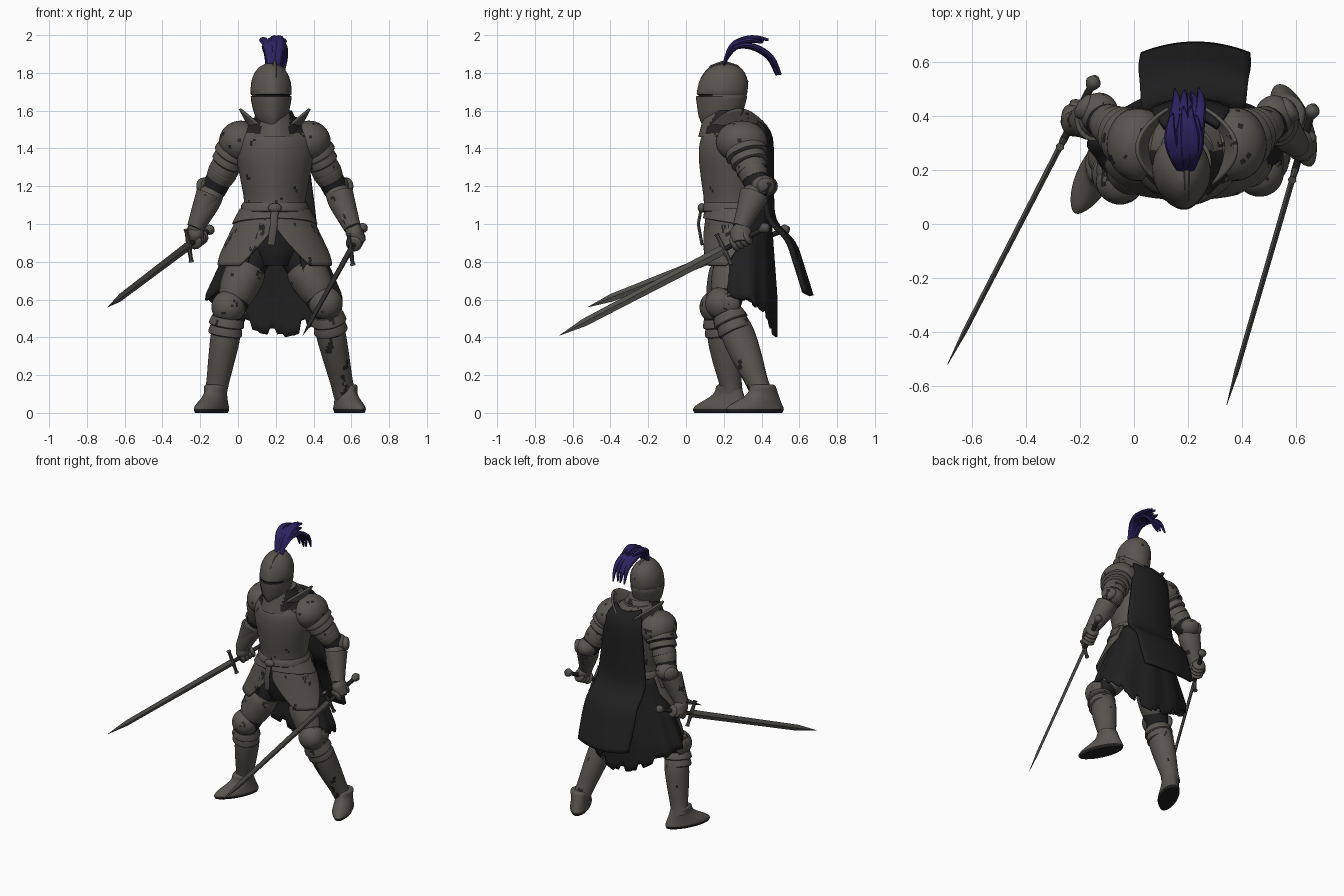
import bpy, bmesh, random
from math import sin, cos, pi, radians, degrees
from mathutils import Vector, noise

random.seed(4)
if "Cube" in bpy.data.objects:
    bpy.data.objects.remove(bpy.data.objects["Cube"])


def material(name, rgb):
    m = bpy.data.materials.new(name)
    m.use_nodes = True
    m.diffuse_color = (*rgb, 1)
    bsdf = m.node_tree.nodes["Principled BSDF"]
    bsdf.inputs["Base Color"].default_value = (*rgb, 1)
    bsdf.inputs["Roughness"].default_value = .8
    return m


STEEL = material("worn steel", (.101, .091, .079))
CLOTH = material("black cloth", (.014, .014, .015))
SOOT = material("soot", (.018, .017, .016))
BLADE = material("blade grey", (.09, .086, .078))
PURPLE = material("purple plume", (.025, .016, .115))
ARMOUR = (STEEL, SOOT)
CX = .195


def worn(c):
    return int(noise.noise(c * 15) + .6 * noise.noise(c * 48) > .62)


def surface(name, rows, mats, closed=True, thick=0, rule=None):
    """Skin a grid of points; closed grids become capped tubes."""
    bm = bmesh.new()
    grid = [[bm.verts.new(p) for p in row] for row in rows]
    n = len(rows[0])
    for a, b in zip(grid, grid[1:]):
        for j in range(n if closed else n - 1):
            k = (j + 1) % n
            bm.faces.new((a[j], a[k], b[k], b[j]))
    if closed:
        bm.faces.new(grid[0])
        bm.faces.new(grid[-1])
    bmesh.ops.recalc_face_normals(bm, faces=bm.faces)
    for f in bm.faces:
        f.material_index = rule(f.calc_center_median()) if rule else 0
    me = bpy.data.meshes.new(name)
    bm.to_mesh(me)
    bm.free()
    ob = bpy.data.objects.new(name, me)
    bpy.context.collection.objects.link(ob)
    for m in mats:
        me.materials.append(m)
    bpy.ops.object.select_all(action="DESELECT")
    ob.select_set(True)
    bpy.context.view_layer.objects.active = ob
    bpy.ops.object.shade_smooth_by_angle(angle=radians(40))
    if thick:
        mod = ob.modifiers.new("thickness", "SOLIDIFY")
        mod.thickness, mod.offset = thick, 0
    return ob


def refine(rows, n):
    """Catmull-Rom interpolation of number tuples."""
    out = []
    for i in range(len(rows) - 1):
        p = [rows[max(0, min(len(rows) - 1, i + k))] for k in (-1, 0, 1, 2)]
        for s in range(n):
            t = s / n
            out.append(tuple(b + t / 2 * (c - a + t * (2*a - 5*b + 4*c - d + t * (3*(b - c) + d - a)))
                             for a, b, c, d in zip(*p)))
    return out + [tuple(rows[-1])]


def loft(name, origin, rings, mats, yaw=0, keel=0, n=36, fine=3, rule=None):
    """Stacked horizontal ellipses (z, y offset, x radius, y radius)."""
    o, rows = Vector(origin), []
    for z, oy, rx, ry in refine(rings, fine):
        row = []
        for j in range(n):
            a = 2 * pi * j / n
            x, y = rx * sin(a), oy - ry * cos(a) - keel * max(0, cos(a)) ** 8
            row.append(o + Vector((x*cos(yaw) - y*sin(yaw), x*sin(yaw) + y*cos(yaw), z)))
        rows.append(row)
    return surface(name, rows, mats, rule=rule)


def sweep(name, path, radii, mats, hint=(0, -1, 0), n=16, rule=None):
    """Tube along a path with two radii per point; the first lies along the hint."""
    pts = [Vector(p) for p in path]
    rows = []
    for i, p in enumerate(pts):
        d = (pts[min(i + 1, len(pts) - 1)] - pts[max(i - 1, 0)]).normalized()
        h = Vector(hint)
        u = (h - d * h.dot(d)).normalized()
        v = d.cross(u)
        ru, rv = radii[i]
        rows.append([p + u*ru*cos(2*pi*j/n) + v*rv*sin(2*pi*j/n) for j in range(n)])
    return surface(name, rows, mats, rule=rule)


def limb(name, a, b, prof, mats=ARMOUR, hint=(0, -1, 0), n=36, fine=6):
    """Straight tapered part between two points; profile is (t, radius, radius)."""
    a, b = Vector(a), Vector(b)
    prof = refine([(q[0], q[1], q[-1]) for q in prof], fine)
    return sweep(name, [a.lerp(b, q[0]) for q in prof], [q[1:] for q in prof], mats,
                 hint, n, worn if len(mats) > 1 else None)


def ball(name, c, rx, ry, rz, mats=ARMOUR):
    rings = [(-rz*cos(pi*i/20), 0, rx*sin(pi*i/20) + .001, ry*sin(pi*i/20) + .001) for i in range(21)]
    return loft(name, c, rings, mats, n=40, fine=1, rule=worn if len(mats) > 1 else None)


def panel(name, cy, arc, top, low, radii, mats, reach, folds=0, n=60):
    """Open sheet round the body, angle 0 at the front; radii (x0, y0, x1, y1) blend over the reach."""
    rows = []
    angs = [radians(arc[0] + (arc[1] - arc[0]) * j / n) for j in range(n + 1)]
    hems = [low(a) for a in angs]
    for i in range(15):
        row = []
        for a, h in zip(angs, hems):
            z = top + (h - top) * i / 14
            f = min(1, abs(top - z) / reach)
            k = 1 + folds * f * sin(11 * a)
            rx, ry = radii[0] + (radii[2] - radii[0]) * f, radii[1] + (radii[3] - radii[1]) * f
            row.append((CX + k*rx*sin(a), cy - k*ry*cos(a), z))
        rows.append(row)
    return surface(name, rows, mats, False, .012, worn if len(mats) > 1 else None)


def collar_gap(c):
    """Dark mail between neck and shoulder, otherwise worn plate."""
    return int(c.z > 1.48 and .075 < abs(c.x - CX) < .15 and c.y < .27) or worn(c)


# Torso, pelvis and waist
loft("breastplate", (CX, 0, 0), [(1.08, .255, .165, .15), (1.14, .255, .165, .15), (1.25, .255, .185, .165),
     (1.36, .255, .205, .175), (1.45, .26, .2, .17), (1.52, .265, .15, .135), (1.57, .26, .1, .11)],
     ARMOUR, keel=.012, n=72, fine=7, rule=collar_gap)
loft("pelvis", (CX, .27, 0), [(.78, 0, .1, .1), (.88, 0, .16, .13), (1.1, 0, .155, .14)], [CLOTH])
loft("belt", (CX, .255, 0), [(1.06, 0, .17, .155), (1.07, 0, .18, .166), (1.1, 0, .178, .165), (1.115, 0, .166, .153)],
     [STEEL], fine=1)
ball("belt_knot", (CX, .085, 1.085), .035, .022, .025, [STEEL])
sweep("belt_tail", [(CX, .08, 1.08), (CX - .005, .065, 1), (CX - .02, .085, .89)], [(.008, .02)] * 3, [STEEL])
loft("gorget", (CX, .24, 0), [(1.46, 0, .16, .155), (1.52, 0, .135, .14), (1.58, -.01, .1, .115), (1.6, -.01, .09, .1)],
     ARMOUR, keel=.02, n=60, rule=collar_gap)

# Helmet with eye slit, comb and plume
helm = [(1.53, .18, .06, .085), (1.57, .187, .085, .108), (1.63, .192, .102, .122), (1.675, .195, .108, .13),
        (1.678, .2, .102, .122), (1.686, .2, .102, .122), (1.689, .197, .108, .128), (1.75, .205, .105, .124),
        (1.8, .21, .086, .103), (1.835, .212, .056, .07), (1.85, .21, .02, .03)]
loft("helmet", (CX, 0, 0), helm, [STEEL, SOOT], yaw=.1, keel=.012, n=60, fine=2,
     rule=lambda c: int(1.676 < c.z < 1.688 and c.y < .14))
sweep("helmet_comb", [(CX, .075, 1.7), (CX, .09, 1.78), (CX, .135, 1.835), (CX, .2, 1.858), (CX, .27, 1.835), (CX, .325, 1.75)],
      [(.01, .008)] * 6, [STEEL], hint=(1, 0, 0), n=8)
arcs = ([(.2, 1.85), (.24, 1.945), (.31, 1.98), (.37, 1.985), (.425, 1.975)],
        [(.2, 1.85), (.26, 1.935), (.35, 1.94), (.44, 1.885), (.485, 1.79)])
for i in range(10):
    off, jit = (i - 4.5) * .011, random.uniform(-.03, .02)
    path = refine([(CX + off * min(1, .3 + k * .4) + random.uniform(-.012, .012), y + jit * k * .2, z + min(0, jit) * .5)
                   for k, (y, z) in enumerate(arcs[i % 2])], 4)
    last = len(path) - 1
    sweep("plume_feather", path, [(.004 + .021 * sin(pi * (.15 + .85 * k / last)), .006 + .009 * sin(pi * k / last))
          for k in range(last + 1)], [PURPLE], hint=(1, 0, 0), n=8)

# Raised neck guards on both shoulders
for s, side in ((-1, "right"), (1, "left")):
    panel(side + "_neck_guard", .28, (s * 22, s * 150), 1.45, lambda a: 1.49 + .12 * sin(a) ** 2,
          (.1, .165, .185, .175), ARMOUR, .16)


# Ragged skirt, hip plates and cape
def skirt_hem(a):
    strip = random.Random(int(a * 8)).uniform(0, 1)
    front = max(0, cos(a)) ** 2
    back = max(0, -cos(a)) ** 2
    return .61 + .17 * front - .13 * back - strip * (.02 + .07 * back)


def plate_hem(a):
    d = abs(degrees(a))
    return .78 + .21 * max(0, 1 - d / 36) + .2 * max(0, (d - 72) / 38)


panel("cloth_skirt", .295, (30, 330), 1.07, skirt_hem, (.16, .15, .355, .18), [CLOTH], .45, folds=.025, n=140)
for s, side in ((-1, "right"), (1, "left")):
    panel(side + "_hip_plate", .275, (s * 3, s * 108), 1.08, plate_hem, (.172, .16, .315, .2), ARMOUR, .3)
    panel(side + "_waist_lame", .275, (s * 3, s * 100), 1.08, lambda a: 1 + .03 * abs(cos(a)),
          (.18, .168, .222, .188), [STEEL], .08)

drape = refine([(.395, 1.54, .1), (.45, 1.45, .14), (.455, 1.2, .17), (.47, 1.02, .19),
                (.57, .9, .2), (.615, .78, .205), (.665, .62, .2)], 4)
surface("cape", [[(.22 - .02 * (z - 1) + w * u / 8, y - .04 * (u / 8) ** 2, z + .02 * (u / 8) ** 2)
                  for u in range(-8, 9)] for y, z, w in drape], [CLOTH], False, .022)

# Arms, legs and swords, given by their joints
SIDES = {
    "right": dict(s=-1, shoulder=(0, .3, 1.43), elbow=(-.12, .39, 1.2), wrist=(-.225, .37, .98),
                  pommel=(-.15, .525, .97), tip=(-.69, -.52, .56),
                  hip=(.1, .27, .88), knee=(-.04, .18, .56), ankle=(-.12, .245, .09), foot=(-.14, .19, 0), yaw=-.48),
    "left": dict(s=1, shoulder=(.39, .3, 1.43), elbow=(.51, .38, 1.2), wrist=(.605, .29, .98),
                 pommel=(.66, .42, .98), tip=(.343, -.67, .41),
                 hip=(.29, .28, .88), knee=(.455, .21, .58), ankle=(.565, .405, .09), foot=(.59, .37, 0), yaw=.4),
}
for side, j in SIDES.items():
    P = {k: Vector(v) for k, v in j.items() if isinstance(v, tuple)}
    out = Vector((j["s"], 0, 0))
    # Shoulder with overlapping lames
    ball(side + "_pauldron", P["shoulder"] + Vector((-j["s"] * .015, -.005, .005)), .115, .135, .112)
    for k in range(3):
        t = .14 + .18 * k
        limb(side + "_shoulder_lame", P["shoulder"], P["elbow"],
             [(t, .106 - .012*k, .092 - .008*k), (t + .14, .112 - .014*k, .098 - .01*k), (t + .155, .08, .07)], fine=3)
    limb(side + "_sleeve", P["shoulder"], P["elbow"], [(0, .075), (1.08, .067)], [CLOTH])
    limb(side + "_upper_arm_plate", P["shoulder"], P["elbow"], [(.55, .07), (.68, .078), (.84, .071)])
    # Elbow, forearm, flared gauntlet and hand
    ball(side + "_elbow_cop", P["elbow"] + Vector((0, .02, 0)) + out * .008, .07, .075, .062)
    limb(side + "_elbow_wing", P["elbow"], P["elbow"] + out * .085 + Vector((0, .06, 0)),
         [(0, .03, .03), (.8, .05, .045), (1, .01, .01)])
    limb(side + "_forearm", P["elbow"], P["wrist"], [(.12, .062), (.4, .066), (1, .045)])
    limb(side + "_gauntlet_cuff", P["elbow"].lerp(P["wrist"], .2) + out * .012, P["wrist"],
         [(0, .078, .07), (.1, .076, .068), (.6, .056), (1, .046)])
    aim = (P["tip"] - P["pommel"]).normalized()
    grip = P["pommel"] + aim * .15
    limb(side + "_hand_back", P["wrist"], grip + out * .012, [(-.1, .04), (.4, .058, .045), (1.2, .045, .04)])
    for k in range(4):
        limb(side + "_finger", grip + aim * (.026 * k - .055), grip + aim * (.026 * k - .025),
             [(0, .03), (.3, .043), (.7, .043), (1, .03)], [STEEL], n=14, fine=2)
    # Sword
    guard, up = P["pommel"] + aim * .255, Vector((0, 0, 1))
    across = (up - aim * up.dot(aim)).normalized()
    limb(side + "_sword_grip", P["pommel"], guard, [(0, .014), (1, .014)], [SOOT], n=10)
    limb(side + "_sword_pommel", P["pommel"] - aim * .025, P["pommel"] + aim * .035,
         [(0, .01), (.3, .026), (.6, .026), (1, .012)], [BLADE], n=12)
    limb(side + "_sword_guard", guard - across * .09, guard + across * .09,
         [(0, .016), (.1, .011), (.5, .014), (.9, .011), (1, .016)], [BLADE], hint=aim, n=8)
    limb(side + "_sword_blade", guard, P["tip"], [(0, .027, .011), (.85, .021, .009), (1, .001, .001)],
         [BLADE], hint=up, n=4, fine=1)
    # Leg plates over dark trousers that show behind the knee
    front = Vector((sin(j["yaw"]), -cos(j["yaw"]), 0))
    limb(side + "_trouser_leg", P["hip"], P["knee"], [(0, .1), (1, .082), (1.2, .07)], [CLOTH])
    limb(side + "_thigh_plate", P["hip"], P["knee"], [(.35, .1), (.5, .108), (.75, .097), (.88, .084)])
    ball(side + "_knee_cop", P["knee"] + front * .025, .088, .085, .088)
    ball(side + "_knee_wing", P["knee"] + out * .07 + Vector((0, .02, 0)), .028, .055, .055)
    for k in range(2):
        t = .13 + .1 * k
        limb(side + "_knee_lame", P["knee"] + front * .014, P["ankle"],
             [(t - .02, .082), (t + .07, .094 - .004 * k), (t + .085, .075)], fine=3)
    limb(side + "_greave", P["knee"], P["ankle"], [(.15, .074), (.35, .088, .078), (.6, .078, .07), (.85, .06), (1, .058)])
    # Armoured boot with black sole
    loft(side + "_boot", P["foot"], [(0, 0, .058, .15), (.02, 0, .066, .158), (.045, .008, .063, .14),
         (.075, .03, .058, .105), (.105, .045, .056, .078), (.14, .045, .06, .064), (.15, .045, .05, .05)],
         [STEEL, CLOTH], yaw=j["yaw"], keel=.012, rule=lambda c: int(c.z < .02))
